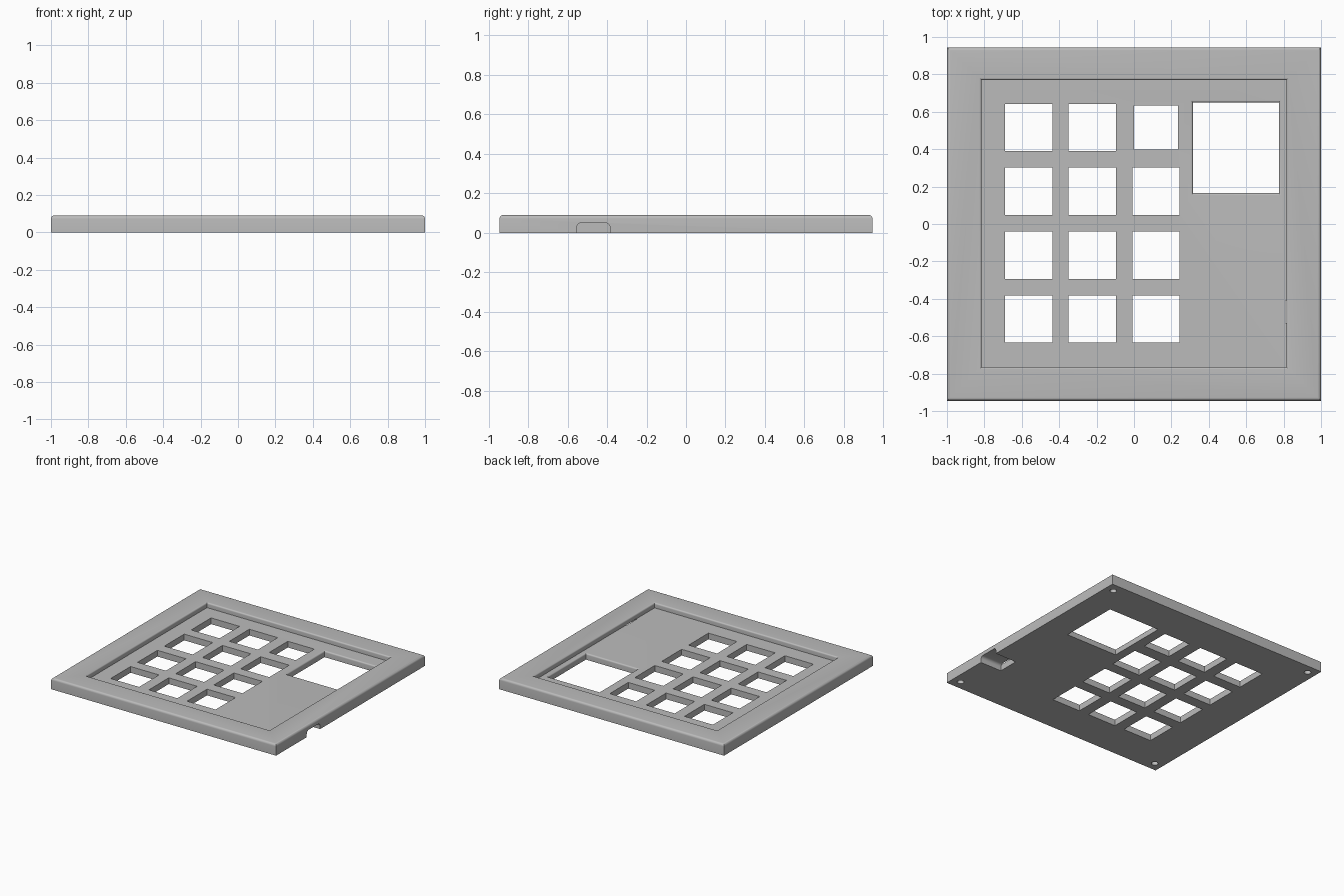
import bpy, bmesh, math

if "Cube" in bpy.data.objects:
    bpy.data.objects.remove(bpy.data.objects["Cube"])

grey = bpy.data.materials.new("plain grey")
grey.use_nodes = True
COLOUR = (0.5, 0.5, 0.5, 1)
grey.diffuse_color = COLOUR
grey.node_tree.nodes["Principled BSDF"].inputs["Base Color"].default_value = COLOUR


def loft(name, rings):
    """Closed solid skinned through rings of matching points."""
    bm = bmesh.new()
    loops = [[bm.verts.new(p) for p in ring] for ring in rings]
    n = len(loops[0])
    for a, b in zip(loops, loops[1:]):
        for i in range(n):
            j = (i + 1) % n
            bm.faces.new((a[i], a[j], b[j], b[i]))
    bm.faces.new(loops[0][::-1])
    bm.faces.new(loops[-1])
    bmesh.ops.recalc_face_normals(bm, faces=bm.faces)
    mesh = bpy.data.meshes.new(name)
    bm.to_mesh(mesh)
    bm.free()
    mesh.materials.append(grey)
    ob = bpy.data.objects.new(name, mesh)
    bpy.context.collection.objects.link(ob)
    return ob


def rect(x0, x1, y0, y1, z, grow=0):
    return [(x0 - grow, y0 - grow, z), (x1 + grow, y0 - grow, z),
            (x1 + grow, y1 + grow, z), (x0 - grow, y1 + grow, z)]


def arc(r, steps=5):
    """Quarter round as (inward, upward) offsets."""
    angles = [i * math.pi / 2 / steps for i in range(steps + 1)]
    return [(r - r * math.cos(a), r * math.sin(a)) for a in angles]


def flared(name, box, bottom, top, r):
    """Pocket cutter whose upper rim is rounded outwards."""
    rings = [rect(*box, bottom)]
    rings += [rect(*box, top - r + up, out) for out, up in arc(r)]
    rings.append(rect(*box, top + 0.1, r))
    return loft(name, rings)


def cut(cutter):
    mod = plate.modifiers.new(cutter.name, 'BOOLEAN')
    mod.object = cutter
    mod.solver = 'EXACT'
    bpy.context.view_layer.objects.active = plate
    bpy.ops.object.modifier_apply(modifier=mod.name)
    bpy.data.objects.remove(cutter)


HEIGHT, FLOOR = 0.09, 0.05

# Plate with rounded top rim
EDGE = 0.018
OUTER = (-1, 1, -0.945, 0.945)
plate = loft("cover_plate", [rect(*OUTER, 0)] +
             [rect(*OUTER, HEIGHT - EDGE + up, -inset) for inset, up in arc(EDGE)])

# Sunken panel and display window
cut(flared("panel_recess", (-0.815, 0.815, -0.765, 0.77), FLOOR, HEIGHT, 0.012))
cut(flared("display_window", (0.315, 0.775, 0.165, 0.65), -0.1, FLOOR, 0.012))

# Key openings, the last one of the top row slightly smaller
for col in range(3):
    for row in range(4):
        cx, cy = -0.5625 + 0.34 * col, -0.5075 + 0.341 * row
        h = 0.1175 if (col, row) == (2, 3) else 0.1265
        box = (cx - h, cx + h, cy - h, cy + h)
        cut(loft("key_opening", [rect(*box, -0.1), rect(*box, 0.2)]))

# Cable notch in the left side, round-cornered, open below
R, Y0, Y1, TOP = 0.025, -0.555, -0.385, 0.05
section = [(Y0, -0.1)] + [(Y0 + a, TOP - R + b) for a, b in arc(R)]
section += [(Y1 - a, TOP - R + b) for a, b in reversed(arc(R))] + [(Y1, -0.1)]
cut(loft("cable_notch", [[(x, y, z) for y, z in section] for x in (0.81, 1.1)]))

# Blind screw holes under the corners
for sx in (-1, 1):
    for sy in (-1, 1):
        circle = [(0.93 * sx + 0.025 * math.cos(t * math.pi / 12),
                   0.872 * sy + 0.025 * math.sin(t * math.pi / 12)) for t in range(24)]
        cut(loft("screw_hole", [[(x, y, z) for x, y in circle] for z in (-0.1, 0.05)]))

bpy.ops.object.select_all(action='DESELECT')
plate.select_set(True)
bpy.context.view_layer.objects.active = plate
bpy.ops.object.shade_smooth_by_angle(angle=math.radians(30))
